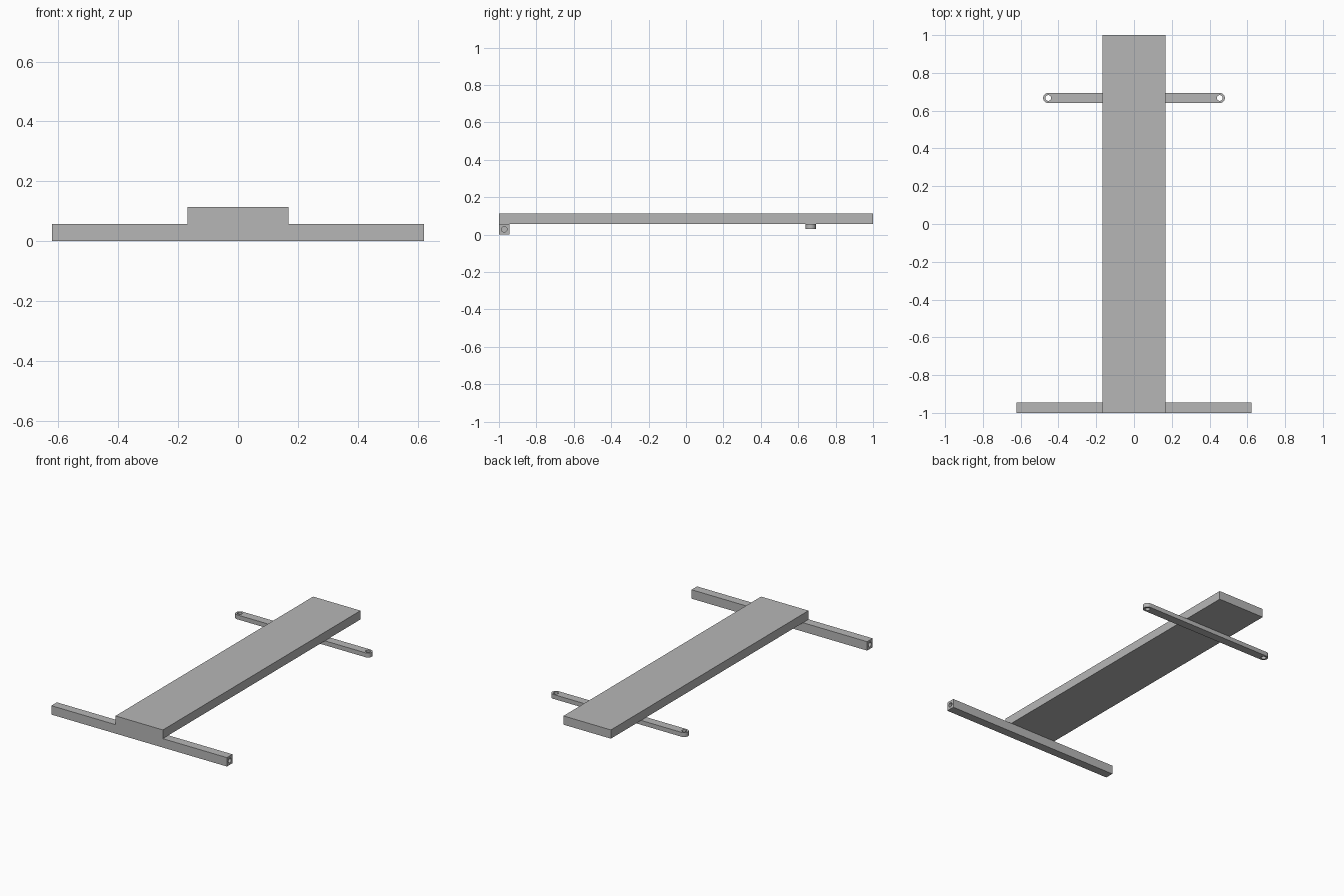
import bpy, bmesh, math
from mathutils import Matrix, Vector

default = bpy.data.objects.get("Cube")
if default:
    bpy.data.objects.remove(default, do_unlink=True)

grey = bpy.data.materials.new("plain grey")
grey.use_nodes = True
grey.diffuse_color = (0.47, 0.47, 0.47, 1)
grey.node_tree.nodes["Principled BSDF"].inputs["Base Color"].default_value = grey.diffuse_color


def add_object(name, bm):
    bmesh.ops.recalc_face_normals(bm, faces=bm.faces)
    mesh = bpy.data.meshes.new(name)
    bm.to_mesh(mesh)
    bm.free()
    mesh.materials.append(grey)
    obj = bpy.data.objects.new(name, mesh)
    bpy.context.collection.objects.link(obj)
    return obj


def box(name, low, high):
    low, high = Vector(low), Vector(high)
    bm = bmesh.new()
    bmesh.ops.create_cube(bm, size=1)
    bmesh.ops.scale(bm, vec=high - low, verts=bm.verts)
    bmesh.ops.translate(bm, vec=(low + high) / 2, verts=bm.verts)
    return add_object(name, bm)


def rounded_bar(name, half_length, y, radius, z_low, z_high):
    # Stadium outline extruded upwards
    bm = bmesh.new()
    steps = 16
    outline = []
    for side in (1, -1):
        for i in range(steps + 1):
            a = math.pi * (i / steps - 0.5)
            outline.append(bm.verts.new((side * (half_length + radius * math.cos(a)),
                                         y + side * radius * math.sin(a), z_low)))
    face = bm.faces.new(outline)
    top = bmesh.ops.extrude_face_region(bm, geom=[face])["geom"]
    bmesh.ops.translate(bm, vec=(0, 0, z_high - z_low),
                        verts=[v for v in top if isinstance(v, bmesh.types.BMVert)])
    return add_object(name, bm)


def drill(target, centre, radius, depth, axis):
    # Cut a round hole and discard the cutter
    bm = bmesh.new()
    turn = Matrix.Rotation(math.pi / 2, 4, "Y") if axis == "X" else Matrix()
    bmesh.ops.create_cone(bm, cap_ends=True, segments=32, radius1=radius, radius2=radius,
                          depth=depth, matrix=Matrix.Translation(centre) @ turn)
    cutter = add_object("hole_cutter", bm)
    cutter.hide_render = True
    mod = target.modifiers.new("hole", "BOOLEAN")
    mod.operation, mod.solver, mod.object = "DIFFERENCE", "EXACT", cutter
    select(target)
    bpy.ops.object.modifier_apply(modifier=mod.name)
    bpy.data.objects.remove(cutter, do_unlink=True)


def select(obj):
    bpy.ops.object.select_all(action="DESELECT")
    obj.select_set(True)
    bpy.context.view_layer.objects.active = obj


# Deck board
box("deck_board", (-0.168, -1, 0.057), (0.168, 1, 0.113))

# Square fixed beam with a blind bore in each end
beam = box("fixed_beam", (-0.622, -1, 0), (0.622, -0.944, 0.057))

# Thin round-ended steering bar with a through hole at each end
bar = rounded_bar("steering_bar", 0.454, 0.667, 0.027, 0.029, 0.057)

for side in (-1, 1):
    drill(beam, (side * 0.622, -0.972, 0.0285), 0.015, 0.2, "X")
    drill(bar, (side * 0.454, 0.667, 0.043), 0.015, 0.1, "Z")

for obj in (beam, bar):
    select(obj)
    bpy.ops.object.shade_smooth_by_angle(angle=math.radians(30))
